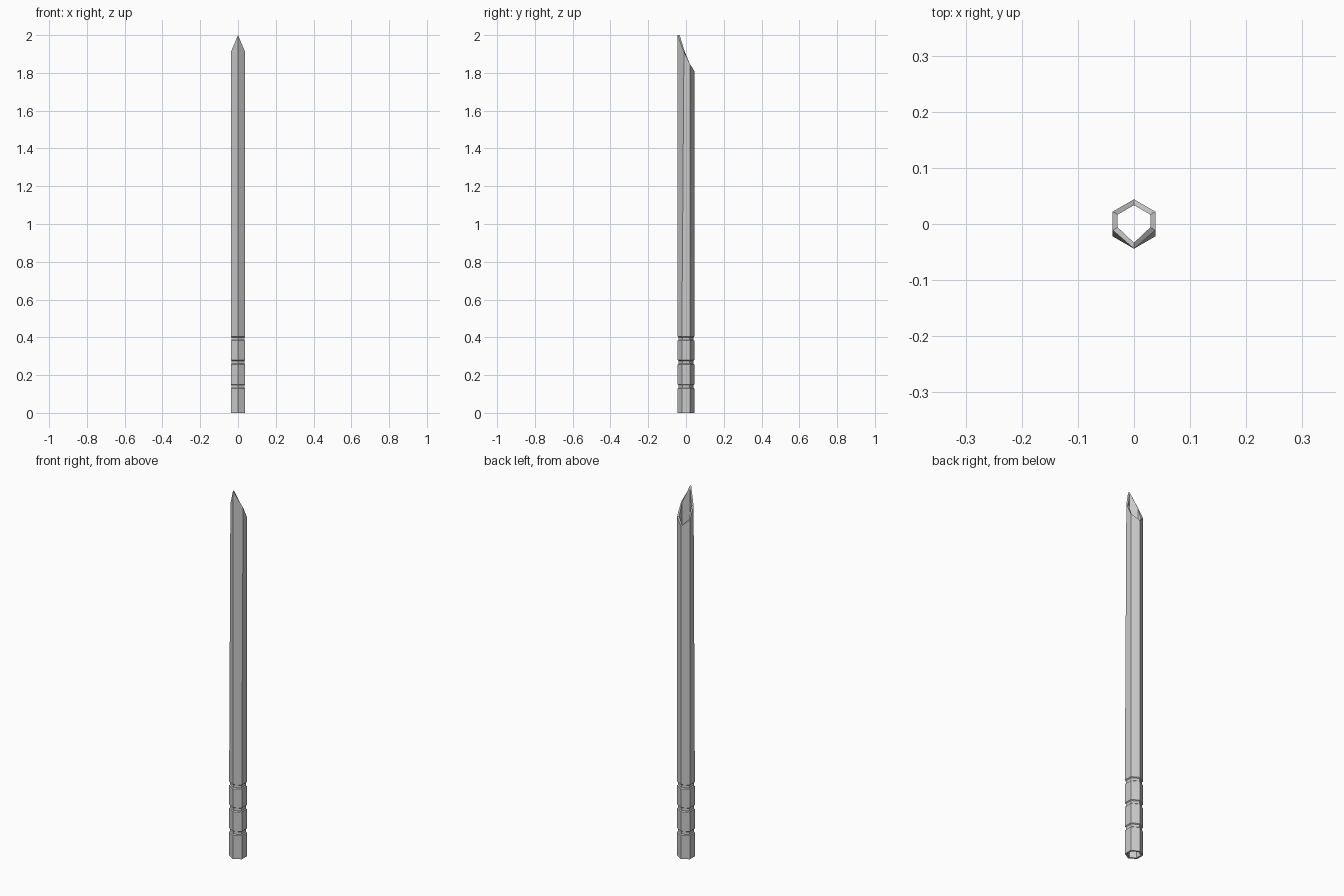
import bpy, bmesh, math

if "Cube" in bpy.data.objects:
    bpy.data.objects.remove(bpy.data.objects["Cube"])

R_OUT, R_IN, R_GROOVE = 0.044, 0.0335, 0.039


def hexagon(bm, r, z):
    # Corner order: front, front right, back right, back, back left, front left
    return [bm.verts.new((r * math.sin(math.radians(60 * i)),
                          -r * math.cos(math.radians(60 * i)), z)) for i in range(6)]


def tip(bm, r, front_side_y):
    # Slanted mouth: tall point at the front, low at the back
    heights = [2.0, 1.91, 1.845, 1.81, 1.845, 1.91]
    ring = hexagon(bm, r, 0)
    for v, z in zip(ring, heights):
        v.co.z = z
    for i in (1, 5):
        ring[i].co.y = front_side_y
    return ring


bm = bmesh.new()

# Outer wall with three grip grooves near the base
rings = [hexagon(bm, R_IN, 0), hexagon(bm, R_OUT, 0)]
for z in (0.14, 0.268, 0.393):
    for r, dz in ((R_OUT, -0.011), (R_GROOVE, -0.007), (R_GROOVE, 0.007), (R_OUT, 0.011)):
        rings.append(hexagon(bm, r, z + dz))

# Pointed mouth, then back down the inside of the tube
rings += [tip(bm, R_OUT, -0.011), tip(bm, R_IN, -0.006)]
rings.append(rings[0])

for low, high in zip(rings, rings[1:]):
    for i in range(6):
        j = (i + 1) % 6
        bm.faces.new((low[i], low[j], high[j], high[i]))

bmesh.ops.recalc_face_normals(bm, faces=bm.faces)
mesh = bpy.data.meshes.new("pointed_tube")
bm.to_mesh(mesh)
bm.free()
bpy.context.collection.objects.link(bpy.data.objects.new("pointed_tube", mesh))
